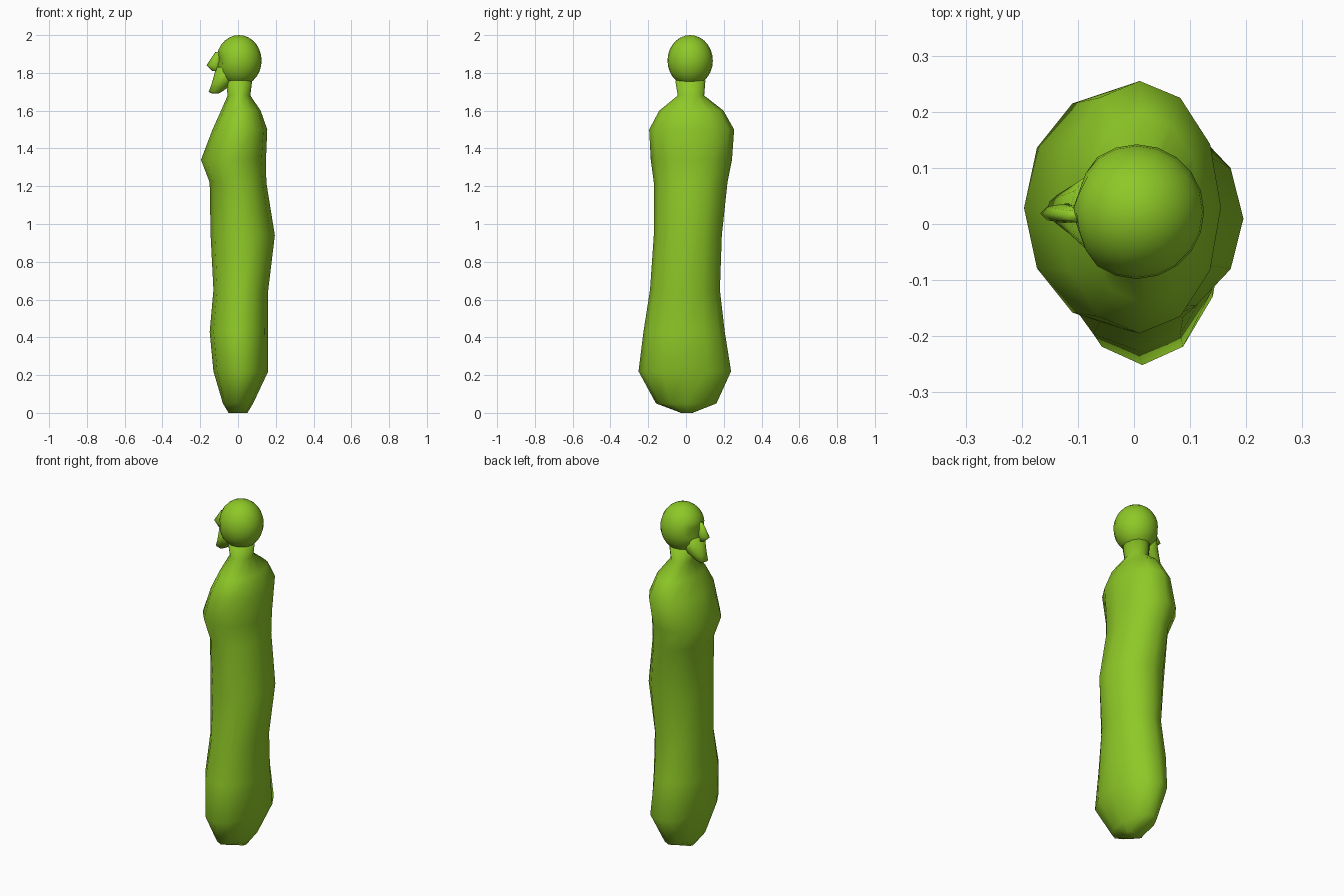
import bpy, bmesh, math
from mathutils import Matrix, Vector

default_cube = bpy.data.objects.get("Cube")
if default_cube:
    bpy.data.objects.remove(default_cube)

green = bpy.data.materials.new("leaf green")
green.use_nodes = True
colour = (0.27, 0.58, 0.02, 1)
green.diffuse_color = colour
shader = green.node_tree.nodes["Principled BSDF"]
shader.inputs["Base Color"].default_value = colour


def sway(height):
    """Gentle sideways curve of the whole figure."""
    return 0.01 - 0.02 * math.sin(3 * height + 0.3)


def finish(name, bm):
    """Turn a bmesh into a smooth green object."""
    bmesh.ops.recalc_face_normals(bm, faces=bm.faces)
    mesh = bpy.data.meshes.new(name)
    bm.to_mesh(mesh)
    bm.free()
    mesh.materials.append(green)
    for polygon in mesh.polygons:
        polygon.use_smooth = True
    part = bpy.data.objects.new(name, mesh)
    bpy.context.collection.objects.link(part)


def loft(name, sections, sides):
    """Join oval sections given as height, half depth, half width and lean."""
    bm = bmesh.new()
    loops = []
    for height, depth, width, lean in sections:
        loop = []
        for step in range(sides):
            angle = math.tau * step / sides
            x = lean + depth * math.cos(angle)
            y = sway(height) + width * math.sin(angle)
            loop.append(bm.verts.new((x, y, height)))
        loops.append(loop)
    for lower, upper in zip(loops, loops[1:]):
        for step in range(sides):
            previous = step - 1
            bm.faces.new((lower[previous], lower[step], upper[step], upper[previous]))
    bm.faces.new(loops[0])
    bm.faces.new(loops[-1])
    finish(name, bm)


# Robed body, from rounded base to neck
loft("robed_body", [
    (0, 0.05, 0.03, 0),
    (0.05, 0.08, 0.16, 0),
    (0.22, 0.145, 0.245, 0.015),
    (0.43, 0.155, 0.215, 0.005),
    (0.65, 0.145, 0.185, 0.015),
    (0.94, 0.17, 0.18, 0.025),
    (1.22, 0.15, 0.195, 0),
    (1.34, 0.172, 0.215, -0.024),
    (1.5, 0.145, 0.225, 0.01),
    (1.6, 0.105, 0.17, 0.015),
    (1.68, 0.06, 0.07, 0.005),
    (1.76, 0.07, 0.08, 0.005),
], 12)

# Rounded skull, dented at the front for two eye sockets
skull = bmesh.new()
centre = Vector((0.005, 0.022, 1.865))
size = Vector((0.12, 0.12, 0.135))
placement = Matrix.LocRotScale(centre, None, size)
bmesh.ops.create_uvsphere(skull, u_segments=20, v_segments=14, radius=1, matrix=placement)
for side in (-1, 1):
    socket = centre + Vector((-0.11, side * 0.045, 0))
    for vertex in skull.verts:
        distance = (vertex.co - socket).length / 0.03
        vertex.co.x += 0.025 * math.exp(-distance * distance)
finish("skull", skull)

# Jaw running down to a jutting chin
loft("jaw", [
    (1.69, 0.015, 0.02, -0.12),
    (1.7, 0.035, 0.03, -0.12),
    (1.74, 0.055, 0.05, -0.085),
    (1.83, 0.07, 0.08, -0.045),
], 12)

# Pointed nose
loft("nose", [
    (1.81, 0.02, 0.016, -0.115),
    (1.84, 0.04, 0.017, -0.127),
    (1.91, 0.02, 0.012, -0.1),
], 8)
